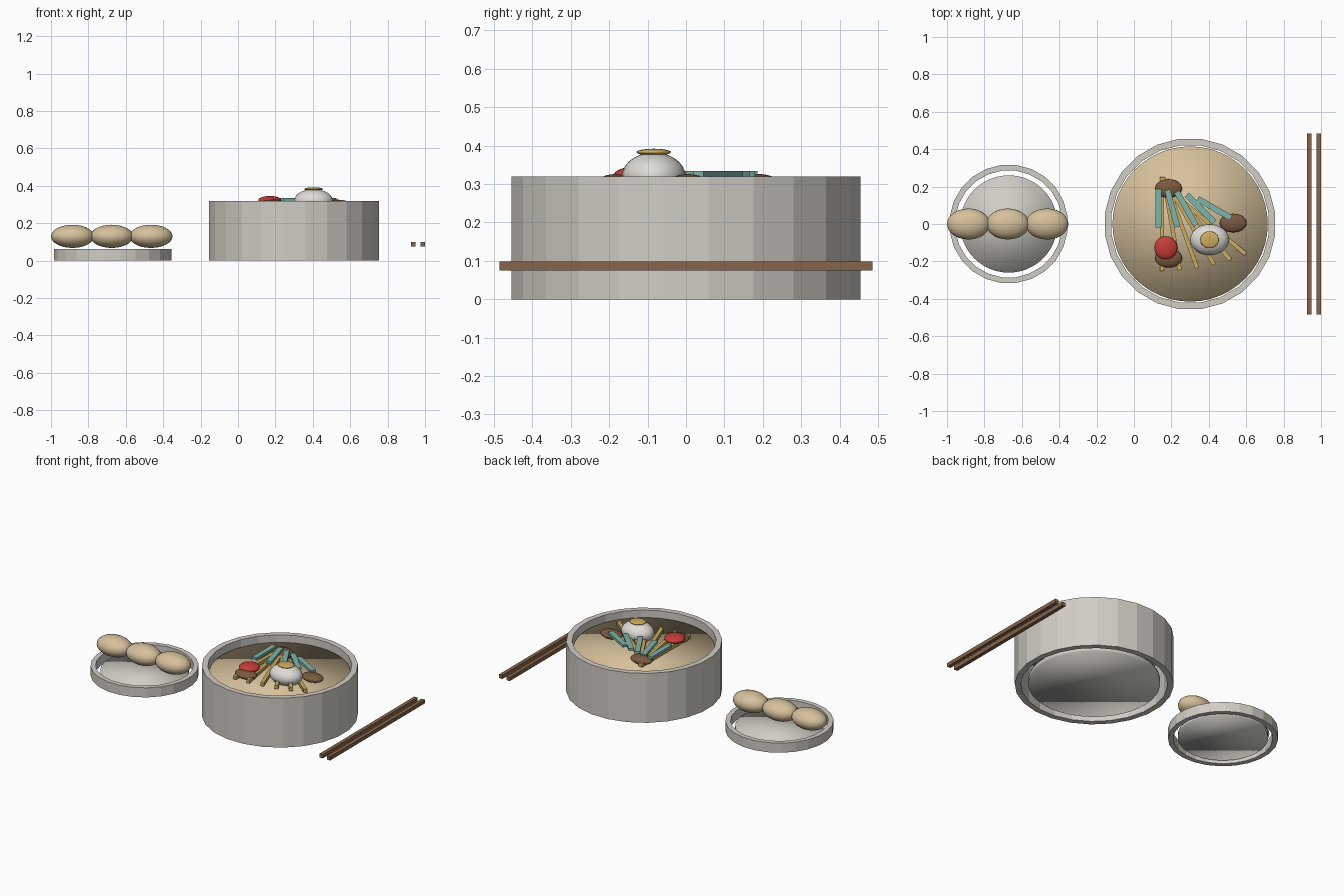
import bpy, bmesh, math

if "Cube" in bpy.data.objects:
    bpy.data.objects.remove(bpy.data.objects["Cube"])


def material(name, rgb):
    m = bpy.data.materials.new(name)
    m.diffuse_color = (*rgb, 1)
    m.use_nodes = True
    m.node_tree.nodes["Principled BSDF"].inputs["Base Color"].default_value = m.diffuse_color
    return m


CERAMIC = material("pale_ceramic", (0.64, 0.61, 0.56))
EGG = material("egg_white", (0.74, 0.72, 0.68))
DOUGH = material("tan_dough", (0.67, 0.53, 0.33))
NOODLE = material("golden_noodle", (0.63, 0.42, 0.12))
TEAL = material("teal_green", (0.21, 0.46, 0.40))
MUSHROOM = material("mushroom_brown", (0.20, 0.10, 0.05))
RED = material("tomato_red", (0.55, 0.045, 0.04))
WOOD = material("wood_brown", (0.24, 0.13, 0.07))


def finish(name, bm, mat, loc, smooth=False, turn=0):
    me = bpy.data.meshes.new(name)
    bmesh.ops.recalc_face_normals(bm, faces=bm.faces)
    for f in bm.faces:
        f.smooth = smooth
    bm.to_mesh(me)
    bm.free()
    me.materials.append(mat)
    ob = bpy.data.objects.new(name, me)
    ob.location = loc
    ob.rotation_euler.z = math.radians(turn)
    bpy.context.collection.objects.link(ob)
    return ob


def box(name, mat, loc, size, turn=0):
    bm = bmesh.new()
    bmesh.ops.create_cube(bm, size=1)
    bmesh.ops.scale(bm, vec=size, verts=bm.verts)
    finish(name, bm, mat, loc, turn=turn)


def ellipsoid(name, mat, loc, radii):
    bm = bmesh.new()
    bmesh.ops.create_uvsphere(bm, u_segments=24, v_segments=14, radius=1)
    bmesh.ops.scale(bm, vec=radii, verts=bm.verts)
    finish(name, bm, mat, loc, smooth=True)


def disc(name, mat, loc, radius, depth):
    bm = bmesh.new()
    bmesh.ops.create_cone(bm, cap_ends=True, segments=48, radius1=radius,
                          radius2=radius, depth=depth)
    finish(name, bm, mat, loc, smooth=True)


def wall(name, mat, x, inner, outer, height, sides=24):
    """Faceted upright ring; inner and outer are distances to the flats."""
    bm = bmesh.new()
    k = 1 / math.cos(math.pi / sides)
    profile = [(inner, 0), (outer, 0), (outer, height), (inner, height)]
    rings = []
    for i in range(sides):
        a = (i + 0.5) * 2 * math.pi / sides
        rings.append([bm.verts.new((r * k * math.cos(a), r * k * math.sin(a), z))
                      for r, z in profile])
    for i in range(sides):
        p, q = rings[i], rings[(i + 1) % sides]
        for j in range(4):
            n = (j + 1) % 4
            bm.faces.new((p[j], q[j], q[n], p[n]))
    finish(name, bm, mat, (x, 0, 0))


# Soup bowl
wall("bowl_wall", CERAMIC, 0.3, 0.42, 0.455, 0.32)
disc("bowl_base", CERAMIC, (0.3, 0, 0.02), 0.38, 0.03)
disc("broth", DOUGH, (0.3, 0, 0.265), 0.415, 0.02)

# Fan of noodles
for i in range(6):
    box(f"noodle_{i + 1}", NOODLE, (0.15 + 0.051 * i, 0, 0.295),
        (0.022, 0.5, 0.022), turn=10 * i)

# Fan of scallion strips
for i in range(5):
    box(f"scallion_{i + 1}", TEAL, (0.13 + 0.075 * i, 0.083, 0.326),
        (0.032, 0.206, 0.016), turn=15 * i)

# Toppings
for i, (x, y) in enumerate([(0.185, 0.19), (0.185, -0.183), (0.53, 0.005)]):
    ellipsoid(f"mushroom_{i + 1}", MUSHROOM, (x, y, 0.302), (0.072, 0.05, 0.024))
ellipsoid("egg_white", EGG, (0.404, -0.084, 0.32), (0.104, 0.083, 0.062))
ellipsoid("egg_yolk", NOODLE, (0.404, -0.084, 0.383), (0.05, 0.045, 0.009))
ellipsoid("tomato", RED, (0.17, -0.127, 0.322), (0.062, 0.062, 0.024))

# Side plate with three buns
wall("plate_rim", CERAMIC, -0.67, 0.285, 0.315, 0.062)
disc("plate_base", CERAMIC, (-0.67, 0, 0.018), 0.26, 0.025)
for i in range(3):
    ellipsoid(f"bun_{i + 1}", DOUGH, (-0.885 + 0.21 * i, 0, 0.13),
              (0.115, 0.083, 0.062))

# Chopsticks
for i, x in enumerate((0.936, 0.988)):
    box(f"chopstick_{i + 1}", WOOD, (x, 0, 0.087), (0.024, 0.97, 0.024))
